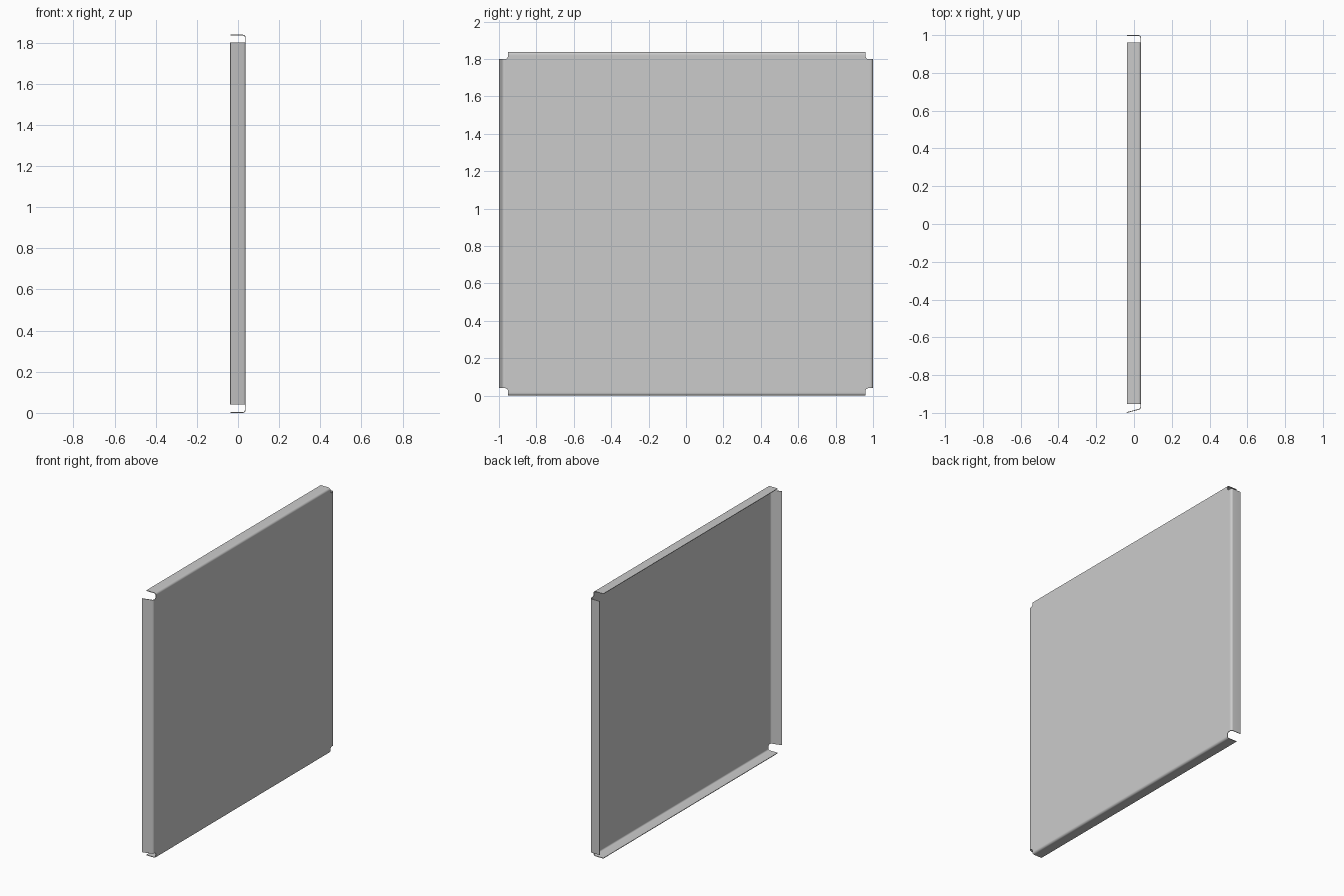
import bpy, bmesh
from math import sin, cos, pi, radians

if "Cube" in bpy.data.objects:
    bpy.data.objects.remove(bpy.data.objects["Cube"])

X, R, T = 0.0375, 0.015, 0.004      # half depth, bend radius, sheet thickness
H = 1.838                           # overall height
FILLET, STEPS = 0.015, 6
LEAN = radians(75)                  # the -y flange is not fully folded

bm = bmesh.new()


def fold_reach(angle):
    """Flange length past the bend, and total outward reach of the fold."""
    length = (2 * X - R * (1 - cos(angle))) / sin(angle)
    return length, R * sin(angle) + length * cos(angle)


# Flat area limits (where bends start) and corner notch limits
y0, y1 = -1 + fold_reach(LEAN)[1], 1 - R
z0, z1 = R, H - R
ny0, ny1, nz0, nz1 = -0.952, 0.96, 0.04, 1.80


def notch(cy, cz, sy, sz):
    """Rounded notch from the side edge round to the top/bottom edge."""
    pts = [(y1 if sy > 0 else y0, cz)]
    oy, oz = cy + sy * FILLET, cz + sz * FILLET
    for i in range(STEPS + 1):
        t = pi / 2 * i / STEPS
        pts.append((oy - sy * FILLET * sin(t), oz - sz * FILLET * cos(t)))
    pts.append((cy, z1 if sz > 0 else z0))
    return pts


# Face plate outline, counter-clockwise seen from +x
corners = [notch(ny0, nz0, -1, -1), notch(ny1, nz0, 1, -1)[::-1],
           notch(ny1, nz1, 1, 1), notch(ny0, nz1, -1, 1)[::-1]]
loops = [[bm.verts.new((X, y, z)) for y, z in c] for c in corners]
bm.faces.new([v for c in loops for v in c])

# Bent flanges on the four sides: bottom, right, top, left
folds = [((0, -1), pi / 2), ((1, 0), pi / 2), ((0, 1), pi / 2), ((-1, 0), LEAN)]
for i, ((dy, dz), angle) in enumerate(folds):
    a, b = loops[i][-1], loops[(i + 1) % 4][0]
    path = [(R * sin(angle * k / STEPS), R * (1 - cos(angle * k / STEPS)))
            for k in range(1, STEPS + 1)]
    path.append((fold_reach(angle)[1], 2 * X))
    pa, pb = a, b
    for out, drop in path:
        na, nb = [bm.verts.new((X - drop, v.co.y + dy * out, v.co.z + dz * out))
                  for v in (a, b)]
        bm.faces.new((pb, pa, na, nb))
        pa, pb = na, nb

mesh = bpy.data.meshes.new("folded_panel")
bm.to_mesh(mesh)
bm.free()
panel = bpy.data.objects.new("folded_panel", mesh)
bpy.context.collection.objects.link(panel)

# Sheet thickness, grown inward from the outer skin
solid = panel.modifiers.new("thickness", 'SOLIDIFY')
solid.thickness = T
solid.offset = -1
solid.use_even_offset = True

bpy.context.view_layer.objects.active = panel
panel.select_set(True)
bpy.ops.object.modifier_apply(modifier=solid.name)
bpy.ops.object.shade_smooth_by_angle(angle=radians(30))
